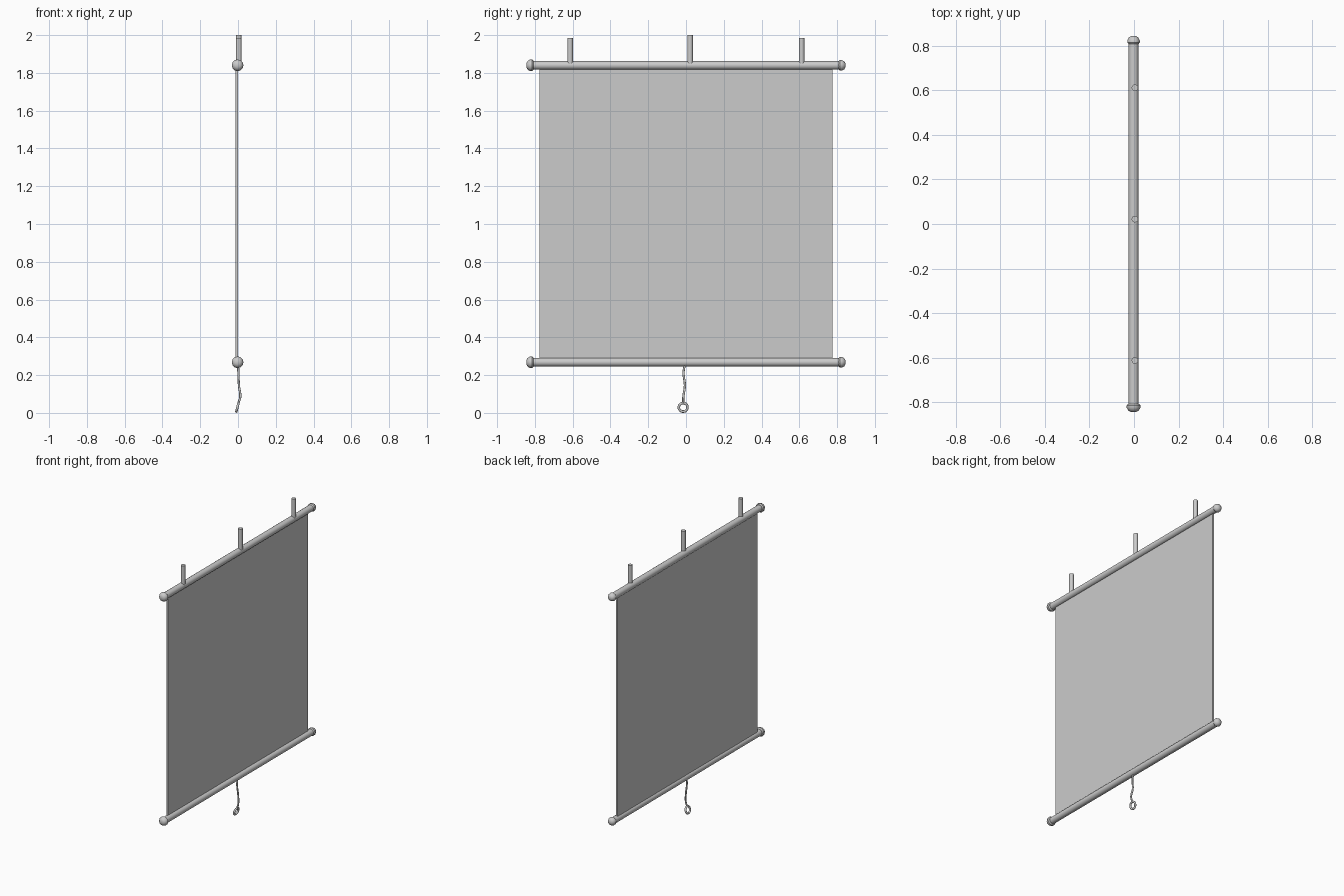
import bpy, bmesh, math
from mathutils import Matrix, Vector

if "Cube" in bpy.data.objects:
    bpy.data.objects.remove(bpy.data.objects["Cube"])


def finish(bm, name, loc=(0, 0, 0), angle=35):
    bmesh.ops.recalc_face_normals(bm, faces=bm.faces)
    me = bpy.data.meshes.new(name)
    bm.to_mesh(me)
    bm.free()
    ob = bpy.data.objects.new(name, me)
    ob.location = loc
    bpy.context.collection.objects.link(ob)
    bpy.ops.object.select_all(action='DESELECT')
    ob.select_set(True)
    bpy.context.view_layer.objects.active = ob
    bpy.ops.object.shade_smooth_by_angle(angle=math.radians(angle))
    return ob


def lathe_y(name, profile, loc, sides=16):
    """Spin (radius, y) points around the y axis."""
    bm = bmesh.new()
    vs = [bm.verts.new((r, y, 0)) for r, y in profile]
    edges = [bm.edges.new(p) for p in zip(vs, vs[1:])]
    bmesh.ops.spin(bm, geom=vs + edges, cent=(0, 0, 0), axis=(0, 1, 0),
                   angle=math.tau, steps=sides, use_merge=True)
    bmesh.ops.remove_doubles(bm, verts=bm.verts, dist=1e-5)
    return finish(bm, name, loc)


def box(name, size, loc):
    bm = bmesh.new()
    bmesh.ops.create_cube(bm, size=1, matrix=Matrix.Diagonal((*size, 1)))
    return finish(bm, name, loc)


# Rods with domed end caps
for label, z in (("top", 1.84), ("bottom", 0.268)):
    lathe_y(label + "_rod", [(0, -0.825), (0.0225, -0.825), (0.0225, 0.825), (0, 0.825)],
            (-0.002, 0, z))
    for side, s, r in (("left", -1, 0.031), ("right", 1, 0.028)):
        cap = [(0, 0.808), (r * 0.8, 0.808), (r, 0.815), (r, 0.825),
               (r * 0.75, 0.838), (r * 0.4, 0.844), (0, 0.845)]
        lathe_y(f"{label}_{side}_cap", [(a, s * y) for a, y in cap], (-0.002, 0, z), 12)

# Hanging screen sheet
box("screen_sheet", (0.012, 1.55, 1.57), (-0.007, 0, 1.054))

# Hanger posts above the top rod
for i, (y, top) in enumerate(((-0.613, 1.985), (0.022, 2.0), (0.612, 1.985))):
    bm = bmesh.new()
    h = top - 1.85
    bmesh.ops.create_cone(bm, cap_ends=True, segments=12, radius1=0.015, radius2=0.015, depth=h)
    finish(bm, f"hanger_post_{i + 1}", (0.004, y, 1.85 + h / 2))


def tube(name, pts, radius, cyclic=False):
    cu = bpy.data.curves.new(name, 'CURVE')
    cu.dimensions = '3D'
    cu.bevel_depth = radius
    cu.bevel_resolution = 2
    cu.use_fill_caps = True
    sp = cu.splines.new('BEZIER')
    sp.resolution_u = 6
    sp.bezier_points.add(len(pts) - 1)
    for bp, p in zip(sp.bezier_points, pts):
        bp.co = p
        bp.handle_left_type = bp.handle_right_type = 'AUTO'
    sp.use_cyclic_u = cyclic
    ob = bpy.data.objects.new(name, cu)
    bpy.context.collection.objects.link(ob)
    return ob


# Pull cord with a tilted ring
tube("pull_cord", [(0.0, -0.006, 0.255), (0.002, -0.013, 0.215), (0.005, -0.006, 0.145),
                   (0.012, -0.014, 0.085), (0.004, -0.015, 0.057)], 0.006)
axis = Vector((-0.25, 0, -0.97))
c = Vector((-0.003, -0.015, 0.0295))
tube("pull_ring", [c + 0.023 * (axis * math.cos(t) + Vector((0, 1, 0)) * math.sin(t))
                   for t in (i * math.tau / 8 for i in range(8))], 0.007, True)
